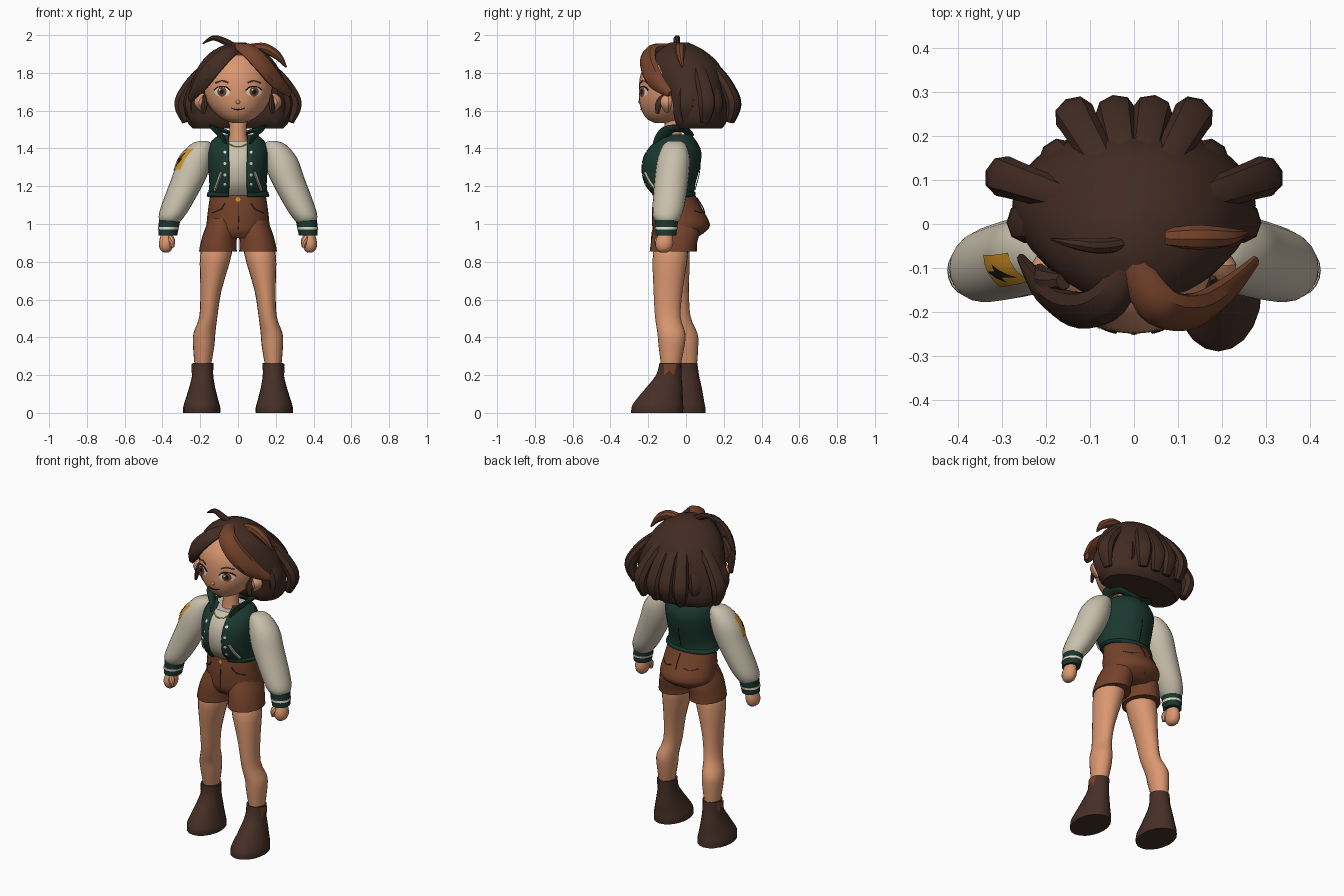
import bpy, bmesh
from math import sin, cos, asin, pi
from mathutils import Vector

cube = bpy.data.objects.get("Cube")
if cube:
    bpy.data.objects.remove(cube)

parts = []


def material(name, code):
    rgb = [int(code[i:i + 2], 16) / 255 for i in (0, 2, 4)]
    color = [((c + .055) / 1.055) ** 2.4 for c in rgb] + [1]
    mat = bpy.data.materials.new(name)
    mat.use_nodes = True
    mat.diffuse_color = color
    mat.node_tree.nodes["Principled BSDF"].inputs["Base Color"].default_value = color
    return mat


SKIN = material("skin", "da9770")
HAIR = material("hair_brown", "412b22")
BOOT = material("boot_brown", "462f26")
AUBURN = material("auburn", "74422a")
GREEN = material("bottle_green", "1a382f")
CREAM = material("cream", "cac1ad")
WHITE = material("white", "e0d9cb")
GOLD = material("gold", "cf9226")
BLACK = material("soft_black", "1e1614")


def resample(rows, steps):
    """Smooth a list of tuples with a Catmull-Rom spline."""
    out, last = [], len(rows) - 1
    for i in range(last):
        quad = [rows[max(i - 1, 0)], rows[i], rows[i + 1], rows[min(i + 2, last)]]
        for k in range(steps):
            t = k / steps
            out.append(tuple(q + .5 * t * (r - p + t * (2 * p - 5 * q + 4 * r - s
                       + t * (3 * q - p - 3 * r + s))) for p, q, r, s in zip(*quad)))
    return out + [tuple(rows[-1])]


def build(name, mat, loops, closed=True, caps=(True, True), facing=None):
    """Bridge a list of vertex loops into one object."""
    bm = bmesh.new()
    rings = [[bm.verts.new(p) for p in loop] for loop in loops]
    count = len(rings[0])
    for low, high in zip(rings, rings[1:]):
        for i in range(count if closed else count - 1):
            j = (i + 1) % count
            bm.faces.new((low[i], low[j], high[j], high[i]))
    for ring, cap in zip((rings[0], rings[-1]), caps):
        if cap:
            bm.faces.new(ring)
    if all(caps):
        bmesh.ops.recalc_face_normals(bm, faces=bm.faces)
    bm.normal_update()
    if facing:
        for face in bm.faces:
            if face.normal.dot(facing) < 0:
                face.normal_flip()
    mesh = bpy.data.meshes.new(name)
    bm.to_mesh(mesh)
    bm.free()
    mesh.materials.append(mat)
    obj = bpy.data.objects.new(name, mesh)
    bpy.context.collection.objects.link(obj)
    parts.append(obj)
    return obj


def stack(name, mat, rings, sides=20, steps=3, shell=0):
    """Loft level ellipses (x, y, z, rx, ry, front gap angle)."""
    rows = resample(rings, steps)
    loops = []
    for x, y, z, rx, ry, *gap in rows:
        g = gap[0] if gap else 0
        span = (2 * pi - 2 * g) / (sides - 1 if gap else sides)
        loops.append([(x + rx * sin(g + span * i), y - ry * cos(g + span * i), z)
                      for i in range(sides)])
    obj = build(name, mat, loops, not shell, (not shell, not shell))
    if shell:
        mod = obj.modifiers.new("thickness", 'SOLIDIFY')
        mod.thickness, mod.offset = shell, -1
    return rows


def strand(name, mat, points, radii, flat=1, sides=8, steps=4):
    """Sweep a tapering oval along a path, flattened towards the head centre."""
    rows = resample([(*p, r) for p, r in zip(points, radii)], steps)
    path = [Vector(row[:3]) for row in rows]
    loops = []
    for i, p in enumerate(path):
        along = (path[min(i + 1, len(path) - 1)] - path[max(i - 1, 0)]).normalized()
        out = p - Vector((0, .01, 1.7))
        out = (out - along * out.dot(along)).normalized()
        side, r = along.cross(out), max(rows[i][3], .002)
        loops.append([p + out * r * flat * cos(2 * pi * k / sides)
                      + side * r * sin(2 * pi * k / sides) for k in range(sides)])
    build(name, mat, loops)


def spot(rows, u, z, az=0, lift=.004):
    """Point on a stack at sideways distance u from azimuth az, height z."""
    for a, b in zip(rows, rows[1:]):
        if min(a[2], b[2]) <= z <= max(a[2], b[2]):
            break
    t = min(max((z - a[2]) / (b[2] - a[2]), 0), 1)
    x, y, _, rx, ry = [p + (q - p) * t for p, q in zip(a[:5], b[:5])]
    turn = az + asin(max(-.99, min(.99, u / rx)))
    return (x + (rx + lift) * sin(turn), y - (ry + lift) * cos(turn), z)


def patch(name, mat, rows, outline, az=0, lift=.004):
    """Thin plate that follows the surface of a stack."""
    cu, cz = [sum(c) / len(outline) for c in zip(*outline)]
    dense = [(u + (v - u) * j / 4, z + (w - z) * j / 4)
             for (u, z), (v, w) in zip(outline, outline[1:] + outline[:1]) for j in range(4)]
    loops = [[spot(rows, cu + (u - cu) * k, cz + (z - cz) * k, az, lift) for u, z in dense]
             for k in (1, .6, .2)]
    build(name, mat, loops, True, (False, True), Vector((sin(az), -cos(az), 0)))


def oval(x, z, w, h):
    return [(x + w * cos(k * pi / 6), z + h * sin(k * pi / 6)) for k in range(12)]


def line(name, mat, rows, points, r=.004, az=0):
    strand(name, mat, [spot(rows, u, z, az, .001) for u, z in points], [r] * len(points), sides=6)


def mirrored(rings, s, stride=False):
    """Place rings on side s; a stride sets the left leg ahead of the right."""
    return [(s * x, y - (s * .06 * (1 - z / .9) if stride else 0), z, rx, ry)
            for x, y, z, rx, ry in rings]


# Shared outlines for paired parts
leg = [(.187, -.037, .24, .042, .05), (.182, -.04, .35, .056, .068), (.178, -.045, .42, .058, .074),
       (.157, -.07, .51, .048, .068), (.143, -.078, .65, .056, .077), (.115, -.078, .85, .084, .093),
       (.095, -.065, .93, .05, .06)]
boot = [(.192, -.093, 0, .098, .137), (.192, -.093, .03, .098, .137), (.192, -.088, .06, .09, .128),
        (.19, -.065, .13, .07, .098), (.187, -.045, .2, .056, .067), (.185, -.04, .265, .056, .058)]
trouser = [(.106, -.067, .855, .1, .122), (.104, -.065, .89, .096, .122),
           (.093, -.055, .96, .088, .122), (.08, -.05, 1.03, .07, .1)]
sleeve = [(.36, -.1, 1.01, .052, .057), (.352, -.1, 1.04, .068, .075), (.325, -.092, 1.1, .08, .085),
          (.257, -.075, 1.25, .092, .09), (.226, -.065, 1.35, .087, .085),
          (.195, -.06, 1.42, .058, .06), (.185, -.06, 1.44, .02, .03)]
cuff = [(.372, -.107, .94, .05, .055), (.362, -.102, 1.02, .057, .061)]
stripe = [(.37, -.106, .972, .055, .06), (.367, -.105, .984, .056, .061)]
hand = [(.38, -.118, .85, .014, .02), (.381, -.117, .865, .031, .038), (.38, -.115, .9, .039, .048),
        (.376, -.11, .95, .03, .036)]

for s, side in ((1, "left"), (-1, "right")):
    stack(side + "_leg", SKIN, mirrored(leg, s, True))
    boot_rows = stack(side + "_boot", BOOT, mirrored(boot, s, True))
    patch(side + "_boot_tab", AUBURN, boot_rows,
          [(-.03, .258), (-.02, .2), (0, .225), (.02, .2), (.03, .258)], s * pi / 2)
    stack(side + "_shorts_leg", AUBURN, mirrored(trouser, s, True))
    sleeve_rows = stack(side + "_sleeve", CREAM, mirrored(sleeve, s))
    stack(side + "_cuff", GREEN, mirrored(cuff, s), steps=1)
    stack(side + "_cuff_stripe", WHITE, mirrored(stripe, s), steps=1)
    stack(side + "_hand", SKIN, mirrored(hand, s))
    strand(side + "_thumb", SKIN, [(s * .365, -.13, .94), (s * .35, -.15, .91), (s * .348, -.152, .875)],
           [.016, .018, .01])

# Badge on the right sleeve (the last one built)
patch("sleeve_badge", GOLD, sleeve_rows, [(-.05, 1.28), (.03, 1.29), (.042, 1.4), (-.036, 1.39)], -1.02)
patch("badge_bolt", BLACK, sleeve_rows,
      [(-.014, 1.295), (.024, 1.348), (.009, 1.348), (.02, 1.388), (-.025, 1.333), (-.008, 1.333)], -1.02, .007)

# Shorts
shorts_rows = stack("shorts", AUBURN, [
    (0, -.05, .925, .12, .1), (0, -.034, .96, .155, .138), (0, -.025, 1, .166, .152),
    (0, -.045, 1.08, .158, .132), (0, -.065, 1.18, .144, .1)], 24)
patch("shorts_button", GOLD, shorts_rows, oval(0, 1.13, .012, .012), lift=.006)
line("fly_seam", BOOT, shorts_rows, [(.004, 1.11), (.004, 1.05), (0, .97)], .002)
line("back_seam", BOOT, shorts_rows, [(0, 1.14), (0, 1.06), (0, .95)], .003, pi)
for s in (1, -1):
    line("front_pocket_seam", BOOT, shorts_rows, [(s * .07, 1.11), (s * .09, 1.08), (s * .135, 1.06)], .003)
    line("back_pocket_seam", BOOT, shorts_rows, [(s * .04, 1.07), (s * .08, 1.06), (s * .12, 1.07)], .002, pi)

# Shirt, jacket and collar
jacket = [(0, -.065, 1.15, .16, .11, .32), (0, -.088, 1.21, .152, .138, .32),
          (0, -.085, 1.3, .158, .159, .32), (0, -.07, 1.38, .162, .152, .32),
          (0, -.055, 1.44, .14, .11, .36), (0, -.055, 1.475, .095, .08, .55)]
shirt_rows = stack("shirt", CREAM, [(x, y, z, rx * .94, ry * .94) for x, y, z, rx, ry, g in jacket[:-1]], 24)
jacket_rows = stack("jacket", GREEN, jacket, 32, shell=.012)
stack("jacket_hem", GREEN, [(0, -.065, 1.143, .16, .112, .32), (0, -.065, 1.15, .166, .116, .32),
                            (0, -.07, 1.17, .16, .122, .32)], 32, 1, .02)
line("back_jacket_seam", BLACK, jacket_rows, [(0, 1.18), (0, 1.3), (0, 1.43)], .002, pi)
for s, side in ((1, "left"), (-1, "right")):
    strand(side + "_collar", GREEN, [(s * .062, -.165, 1.42), (s * .085, -.13, 1.465), (s * .125, -.08, 1.503),
           (s * .1, -.01, 1.5), (0, .02, 1.47)], [.014, .03, .034, .03, .024], .4)
    for z in (1.21, 1.26, 1.32, 1.38):
        patch("jacket_snap", WHITE, jacket_rows, oval(s * .068, z, .008, .008))
    line(side + "_jacket_pocket", CREAM, jacket_rows, [(s * .122, 1.18), (s * .106, 1.225), (s * .088, 1.275)], .009)
line("necklace", GOLD, shirt_rows, [(-.06, 1.435), (-.03, 1.415), (0, 1.41), (.03, 1.415), (.06, 1.435)], .003)

# Neck and head
stack("neck", SKIN, [(0, -.07, 1.4, .06, .055), (0, -.07, 1.47, .046, .046), (0, -.06, 1.6, .05, .05)])
face = stack("head", SKIN, [
    (0, -.13, 1.535, .03, .035), (0, -.11, 1.56, .09, .1), (0, -.08, 1.62, .15, .162),
    (0, -.07, 1.7, .18, .18), (0, -.06, 1.8, .175, .178), (0, -.04, 1.88, .14, .145),
    (0, -.03, 1.92, .08, .08)], 32, 4)
bpy.ops.mesh.primitive_uv_sphere_add(segments=12, ring_count=8, radius=.012, location=(0, -.241, 1.647))
nose = bpy.context.object
nose.name = "nose"
nose.data.materials.append(SKIN)
parts.append(nose)
line("mouth", BLACK, face, [(-.036, 1.615), (-.018, 1.607), (0, 1.605), (.018, 1.607), (.036, 1.615)], .003)

for s, side in ((1, "left"), (-1, "right")):
    x = s * .083
    patch(side + "_eye_white", WHITE, face, oval(x, 1.7, .041, .026), lift=.003)
    patch(side + "_iris", AUBURN, face, oval(x, 1.7, .024, .026), lift=.005)
    patch(side + "_pupil", BLACK, face, oval(x, 1.7, .011, .014), lift=.007)
    patch(side + "_eye_glint", WHITE, face, oval(x - .009, 1.71, .005, .005), lift=.009)
    line(side + "_lash", BLACK, face, [(x - .042, 1.708), (x - .02, 1.725), (x + .02, 1.725), (x + .042, 1.708)])
    line(side + "_brow", AUBURN, face, [(x - s * .03, 1.748), (x, 1.758), (x + s * .035, 1.748)])
    strand(side + "_ear", SKIN, [(s * .18, -.1, 1.685), (s * .205, -.105, 1.645), (s * .18, -.1, 1.595)],
           [.018, .036, .016], .7)
    strand(side + "_sideburn", HAIR, [(s * .18, -.12, 1.68), (s * .178, -.145, 1.635), (s * .185, -.15, 1.585)],
           [.01, .022, .012], .6)

# Bob haircut base, open around the face
stack("hair_base", HAIR, [
    (0, .05, 1.505, .24, .14, .9), (0, .05, 1.55, .272, .168, .85), (0, .04, 1.65, .275, .18, .9),
    (0, .02, 1.75, .25, .192, .85), (0, -.008, 1.85, .2, .182, .5), (0, -.03, 1.92, .13, .125, .2),
    (0, -.035, 1.96, .04, .05, 0)], 28)

# Hanging locks round the back and sides: azimuth from the back, and reach
drop = [(.26, 1.9), (.68, 1.8), (.93, 1.71), (1.04, 1.63), (.95, 1.54)]
for turn, reach in ((.14, 1), (.44, 1.07), (.8, .82), (1.19, 1.08), (1.6, .84)):
    for s in (1, -1):
        path = [(s * .29 * reach * k * sin(turn), .01 + .24 * reach * k * cos(turn), z) for k, z in drop]
        strand("hair_lock", HAIR, path, [.025, .038, .044, .046, .026], .8)

# Parted fringe and stray wisps
strand("right_fringe", HAIR, [(.01, -.07, 1.94), (-.06, -.175, 1.9), (-.135, -.195, 1.825),
       (-.2, -.155, 1.74), (-.255, -.08, 1.66)], [.03, .048, .056, .052, .02], .55)
strand("left_fringe", AUBURN, [(-.01, -.07, 1.94), (.05, -.18, 1.922), (.125, -.2, 1.85),
       (.2, -.16, 1.76), (.275, -.085, 1.69)], [.03, .05, .056, .05, .02], .55)
strand("crown_wisp", HAIR, [(0, -.04, 1.93), (-.07, -.05, 1.967), (-.13, -.045, 1.985),
       (-.187, -.035, 1.955)], [.014, .018, .014, .003])
strand("side_wisp", AUBURN, [(.07, -.03, 1.935), (.14, -.03, 1.93), (.21, -.03, 1.89),
       (.255, -.02, 1.83)], [.02, .028, .022, .005])
strand("temple_wisp", HAIR, [(-.16, -.13, 1.83), (-.2, -.13, 1.76), (-.215, -.1, 1.7)], [.02, .03, .012])

# Smooth shading with crisp creases
bpy.ops.object.select_all(action='DESELECT')
for obj in parts:
    obj.select_set(True)
bpy.context.view_layer.objects.active = parts[0]
bpy.ops.object.shade_smooth_by_angle(angle=.7)
